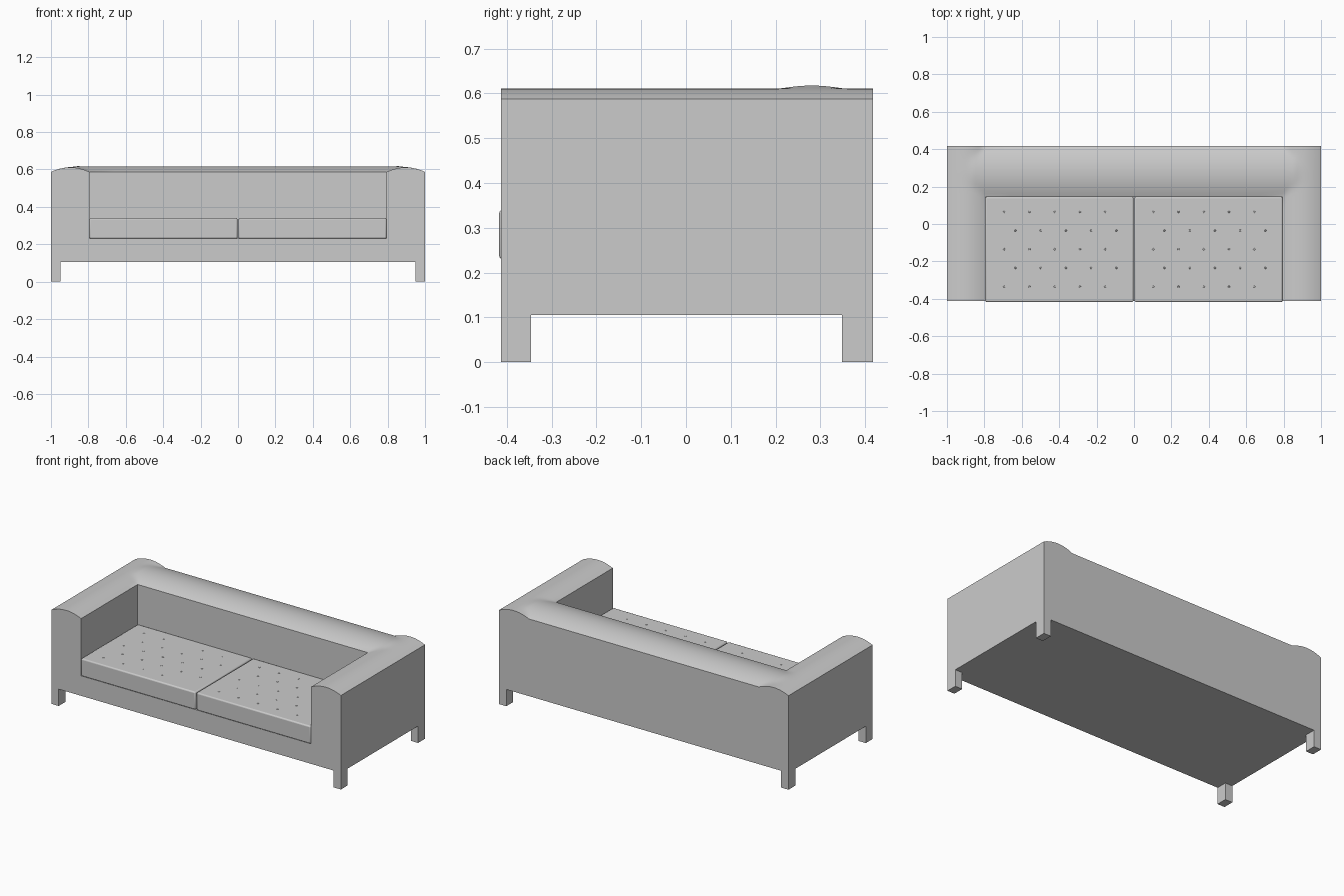
import bpy, bmesh

if "Cube" in bpy.data.objects:
    bpy.data.objects.remove(bpy.data.objects["Cube"])

X_OUT, X_IN = 1.0, 0.795
Y_FRONT, Y_BACK, Y_REAR = -0.413, 0.145, 0.417
Z_BASE, Z_DECK, Z_EDGE = 0.105, 0.23, 0.587


def finish(name, bm):
    bmesh.ops.recalc_face_normals(bm, faces=bm.faces)
    mesh = bpy.data.meshes.new(name)
    bm.to_mesh(mesh)
    bm.free()
    ob = bpy.data.objects.new(name, mesh)
    bpy.context.collection.objects.link(ob)
    return ob


def box(name, lo, hi):
    bm = bmesh.new()
    bmesh.ops.create_cube(bm, size=1)
    for v in bm.verts:
        v.co = [lo[i] + (v.co[i] + 0.5) * (hi[i] - lo[i]) for i in range(3)]
    return finish(name, bm)


def smooth(ob):
    bpy.ops.object.select_all(action='DESELECT')
    ob.select_set(True)
    bpy.context.view_layer.objects.active = ob
    bpy.ops.object.shade_smooth_by_angle(angle=0.6)


def steps(a, b, n):
    return [a + (b - a) * i / n for i in range(n)]


def arch(t):
    return max(0.0, 4 * t * (1 - t))


def top_height(x, y):
    # arm arch and back arch, blended in the corners
    ax = abs(x)
    arm = 0.024 * arch((ax - X_IN) / (X_OUT - X_IN))
    back = 0.03 * arch((y - Y_BACK) / (Y_REAR - Y_BACK))
    back *= min(1.0, (X_OUT - ax) / 0.14)
    return Z_EDGE + (arm ** 6 + back ** 6) ** (1 / 6)


# Arms and back: one U-shaped padded shell
xs = steps(-X_OUT, -X_IN, 16) + steps(-X_IN, X_IN, 12) + steps(X_IN, X_OUT, 16) + [X_OUT]
ys = steps(Y_FRONT, Y_BACK, 8) + steps(Y_BACK, Y_REAR, 16) + [Y_REAR]
bm = bmesh.new()
grid = [[bm.verts.new((x, y, top_height(x, y))) for y in ys] for x in xs]
for i in range(len(xs) - 1):
    for j in range(len(ys) - 1):
        if abs(xs[i] + xs[i + 1]) / 2 > X_IN or ys[j] >= Y_BACK:
            bm.faces.new((grid[i][j], grid[i + 1][j], grid[i + 1][j + 1], grid[i][j + 1]))
bmesh.ops.delete(bm, geom=[v for v in bm.verts if not v.link_faces], context='VERTS')
rim = [e for e in bm.edges if e.is_boundary]
for g in bmesh.ops.extrude_edge_only(bm, edges=rim)['geom']:
    if isinstance(g, bmesh.types.BMVert):
        g.co.z = Z_DECK
smooth(finish("arms_and_back", bm))

# Seat base
box("seat_base", (-X_OUT, Y_FRONT, Z_BASE), (X_OUT, Y_REAR, Z_DECK))

# Square corner legs
for sx, side in ((-1, "left"), (1, "right")):
    x0, x1 = sorted((sx * 0.95, sx * X_OUT))
    box(f"front_leg_{side}", (x0, Y_FRONT, 0), (x1, -0.346, Z_BASE))
    box(f"back_leg_{side}", (x0, 0.348, 0), (x1, Y_REAR, Z_BASE))

# Seat cushions with rounded edges and small tufting buttons
for sx, side in ((-1, "left"), (1, "right")):
    x0, x1 = sorted((sx * 0.003, sx * (X_IN - 0.001)))
    cushion = box(f"seat_cushion_{side}", (x0, -0.417, Z_DECK), (x1, Y_BACK, 0.34))
    mod = cushion.modifiers.new("soft_edges", 'BEVEL')
    mod.width, mod.segments = 0.008, 3
    smooth(cushion)
    bm = bmesh.new()
    for r in range(5):
        for c in range(5):
            ret = bmesh.ops.create_cone(bm, cap_ends=True, segments=8,
                                        radius1=0.006, radius2=0.004, depth=0.002)
            bmesh.ops.translate(bm, verts=ret['verts'], vec=(
                x0 + 0.1 + c * 0.135 + (r % 2) * 0.06, -0.335 + r * 0.1, 0.3405))
    finish(f"cushion_buttons_{side}", bm)
